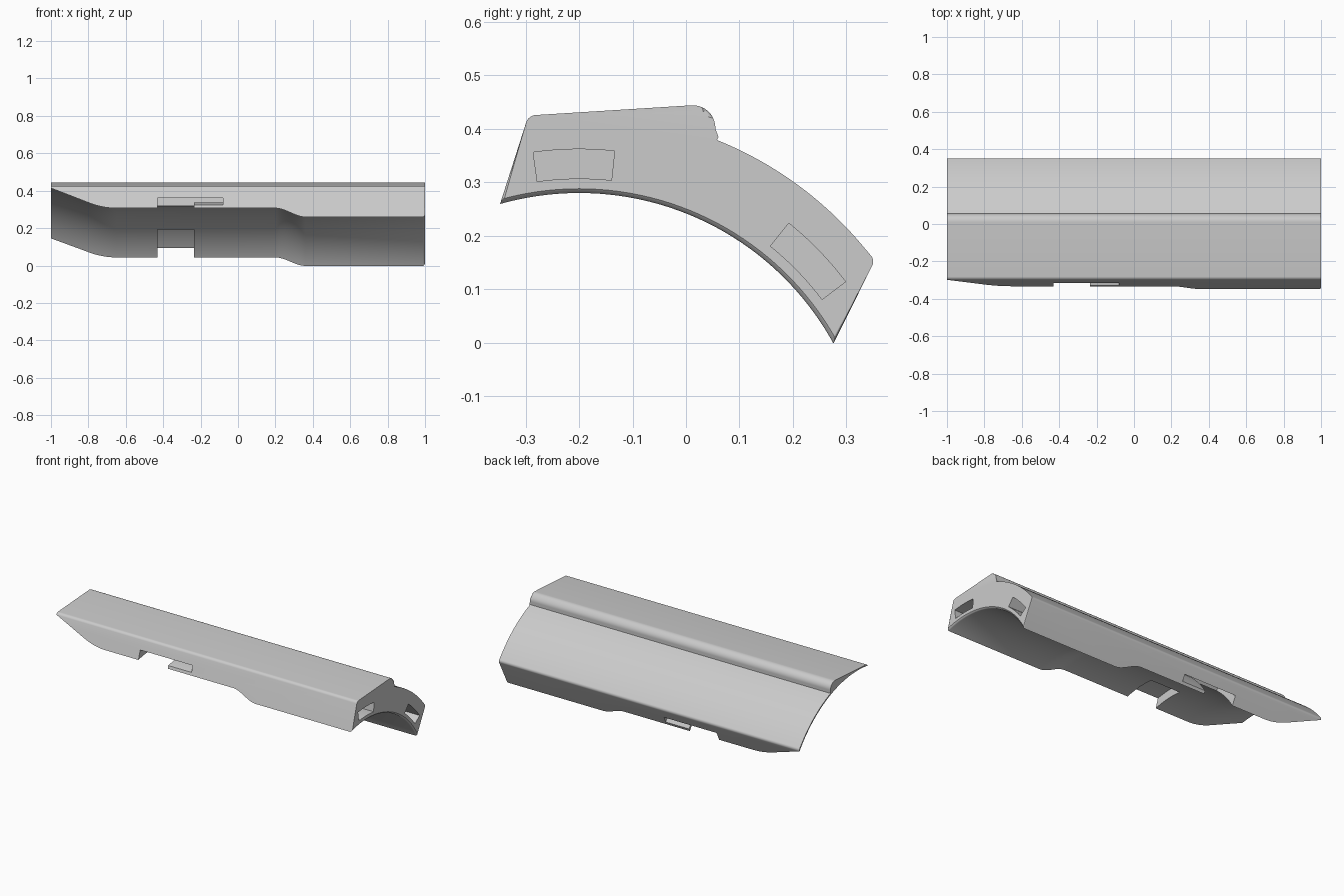
import bpy, bmesh
from math import sin, cos, tan, radians
from mathutils import Vector

cube = bpy.data.objects.get("Cube")
if cube:
    bpy.data.objects.remove(cube, do_unlink=True)

AXIS = Vector((-0.2, -0.263))  # bore axis in the (y, z) plane
OUTER = 0.692

grey = bpy.data.materials.new("light_grey")
grey.use_nodes = True
grey.diffuse_color = (0.6, 0.6, 0.6, 1)
grey.node_tree.nodes["Principled BSDF"].inputs["Base Color"].default_value = (0.6, 0.6, 0.6, 1)


def polar(r, deg):
    """Point at radius r, angle measured from straight up toward the back."""
    return AXIS + Vector((sin(radians(deg)), cos(radians(deg)))) * r


def fillet(prev, corner, nxt, r, steps=8):
    """Round a corner with a quadratic blend between its tangent points."""
    a, b = (prev - corner).normalized(), (nxt - corner).normalized()
    half = a.angle(b) / 2
    t = r / tan(half)
    mid = (a + b).normalized()
    centre = corner + mid * (r / sin(half))
    start, end = corner + a * t - centre, corner + b * t - centre
    return [centre + start.lerp(end, i / steps).normalized() * r for i in range(steps + 1)]


def loft(name, rings, bevel=None):
    """Closed solid through rings given as (x, list of yz points)."""
    bm = bmesh.new()
    loops = [[bm.verts.new((x, p.x, p.y)) for p in pts] for x, pts in rings]
    n = len(loops[0])
    for a, b in zip(loops, loops[1:]):
        for i in range(n):
            j = (i + 1) % n
            bm.faces.new((a[i], a[j], b[j], b[i]))
    bm.faces.new(loops[0][::-1])
    bm.faces.new(loops[-1])
    if bevel:
        rim = [e for e in bm.edges if all(v.co.x > 0.999 for v in e.verts)]
        bmesh.ops.bevel(bm, geom=rim, offset=bevel, segments=3, profile=0.5,
                        affect='EDGES', clamp_overlap=True)
    bmesh.ops.recalc_face_normals(bm, faces=bm.faces)
    mesh = bpy.data.meshes.new(name)
    bm.to_mesh(mesh)
    bm.free()
    mesh.materials.append(grey)
    obj = bpy.data.objects.new(name, mesh)
    bpy.context.collection.objects.link(obj)
    return obj


def sector(x0, x1, r0, r1, a0, a1, steps=24):
    """Ring segment used to cut pockets and slots."""
    angles = [a0 + (a1 - a0) * i / steps for i in range(steps + 1)]
    pts = [polar(r1, a) for a in angles] + [polar(r0, a) for a in reversed(angles)]
    return loft("cutter", [(x0, pts), (x1, pts)])


def cut(target, cutter):
    mod = target.modifiers.new("cut", 'BOOLEAN')
    mod.operation, mod.solver, mod.object = 'DIFFERENCE', 'EXACT', cutter
    bpy.context.view_layer.objects.active = target
    bpy.ops.object.modifier_apply(modifier=mod.name)
    bpy.data.objects.remove(cutter, do_unlink=True)


# Outer cross-section: sloped front, flat top, rounded step, curved back
front_foot, front_top = Vector((-0.367, 0.2)), Vector((-0.295, 0.425))
step_top, step_foot = Vector((0.057, 0.447)), Vector((0.054, 0.381))
back_corner, back_foot = polar(0.693, 53), Vector((0.247, -0.06))
arc = [polar(OUTER, 21.9 + 27.6 * i / 24) for i in range(25)]
outline = [front_foot]
outline += fillet(front_foot, front_top, step_top, 0.02)
outline += fillet(front_top, step_top, step_foot, 0.042, 12)
outline += [step_foot] + arc
outline += fillet(arc[-1], back_corner, back_foot, 0.017)
outline += [back_foot]
cover = loft("curved_cover", [(-1, outline), (1, outline)], bevel=0.007)


# Bore whose radius steps up in the middle and flares at the thin end
def bore_radius(x):
    if x > 0.99:
        return 0.543 + 80 * (x - 0.99) ** 2
    if x > 0.2:
        t = min((x - 0.2) / 0.16, 1)
        return 0.585 - 0.042 * t * t * (3 - 2 * t)
    d = max(-0.65 - x, 0)
    return 0.585 + (1.2 * d * d if d < 0.15 else 0.36 * (d - 0.075))


stations = [-1.02, -0.8] + [-0.8 + 0.015 * i for i in range(1, 11)]
stations += [0.2 + 0.01 * i for i in range(17)] + [0.99, 0.995, 1.0, 1.004]
SIDES = 180
cut(cover, loft("cutter", [(x, [polar(bore_radius(x), 360 * i / SIDES) for i in range(SIDES)])
                           for x in stations]))

# Mirrored L-shaped locking slots and end pockets on both rims
MIDDLE = 22.5
for side in (-1, 1):
    wall, pocket_end, outside = (MIDDLE + side * a for a in (16.4, 30.4, 62))
    cut(cover, sector(-0.43, -0.235, 0.5, 0.634, wall, outside))
    cut(cover, sector(-0.24, -0.08, 0.6, 0.634, wall, outside))
    cut(cover, sector(0.82, 1.05, 0.57, 0.625, wall, pocket_end))

# Smooth shading with sharp creases
bpy.ops.object.select_all(action='DESELECT')
cover.select_set(True)
bpy.context.view_layer.objects.active = cover
bpy.ops.object.shade_smooth_by_angle(angle=radians(30))
